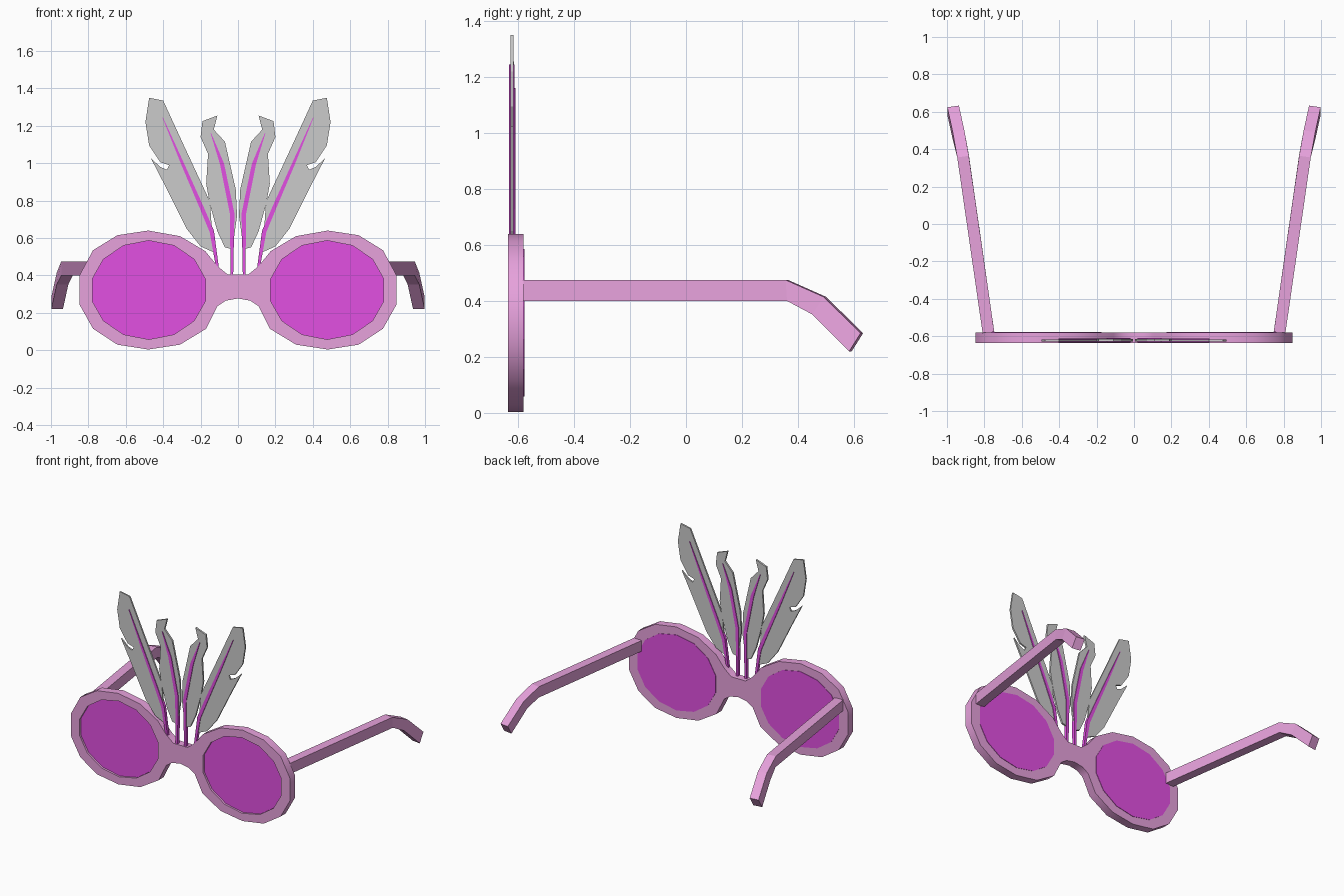
import bpy, bmesh, math
from mathutils import Vector

if "Cube" in bpy.data.objects:
    bpy.data.objects.remove(bpy.data.objects["Cube"])


def material(name, rgb):
    m = bpy.data.materials.new(name)
    m.diffuse_color = (*rgb, 1)
    m.use_nodes = True
    m.node_tree.nodes["Principled BSDF"].inputs["Base Color"].default_value = m.diffuse_color
    return m


PINK = material("frame_pink", (0.80, 0.36, 0.72))
MAGENTA = material("lens_magenta", (0.76, 0.08, 0.76))


def flip(pts):
    return [(-x, z) for x, z in reversed(pts)]


def plate(name, outlines, y0, y1, mat=None, smooth=False):
    """Extrude closed x-z outlines (inner ones become holes) from y0 to y1."""
    cu = bpy.data.curves.new(name, 'CURVE')
    cu.dimensions, cu.fill_mode, cu.extrude = '2D', 'BOTH', (y1 - y0) / 2
    for pts in outlines:
        s = cu.splines.new('POLY')
        s.points.add(len(pts) - 1)
        for p, (x, z) in zip(s.points, pts):
            p.co = (x, z, 0, 1)
        s.use_cyclic_u, s.use_smooth = True, False
    ob = bpy.data.objects.new(name, cu)
    ob.location.y = (y0 + y1) / 2
    ob.rotation_euler.x = math.pi / 2
    bpy.context.collection.objects.link(ob)
    bpy.ops.object.select_all(action='DESELECT')
    ob.select_set(True)
    bpy.context.view_layer.objects.active = ob
    bpy.ops.object.convert(target='MESH')
    ob = bpy.context.object
    bm = bmesh.new()
    bm.from_mesh(ob.data)
    bmesh.ops.remove_doubles(bm, verts=bm.verts, dist=1e-5)
    bmesh.ops.recalc_face_normals(bm, faces=bm.faces)
    bm.to_mesh(ob.data)
    bm.free()
    ob.data.materials.clear()
    if mat:
        ob.data.materials.append(mat)
    if smooth:
        bpy.ops.object.shade_smooth_by_angle(angle=math.radians(40))
    return ob


def quill(name, path, widths, y0, y1):
    """Tapered strip following a path."""
    left, right = [], []
    for i, (p, w) in enumerate(zip(path, widths)):
        a, b = Vector(path[max(i - 1, 0)]), Vector(path[min(i + 1, len(path) - 1)])
        d = (b - a).normalized() * w / 2
        left.append((p[0] - d.y, p[1] + d.x))
        right.append((p[0] + d.y, p[1] - d.x))
    plate(name, [left + right[::-1]], y0, y1, MAGENTA)


# Frame front: half outline from bridge top round the left rim to bridge bottom
half = [(-.055, .405), (-.11, .45), (-.175, .53), (-.31, .61), (-.48, .64),
        (-.645, .615), (-.775, .535), (-.848, .40), (-.848, .245), (-.775, .115),
        (-.645, .03), (-.48, .004), (-.31, .03), (-.17, .115), (-.11, .235), (-.065, .265)]
outer = [(0, .405)] + half + [(0, .277)] + flip(half)

# Fourteen-sided lens outline
lens = [(-.477 + .31 * math.sin(2 * math.pi * i / 14),
         .322 + .264 * math.cos(2 * math.pi * i / 14)) for i in range(14)]
plate("frame_front", [outer, lens, flip(lens)], -.636, -.58, PINK, True)

# Feather outlines and their quills
feathers = {
    "outer": ([(-.475, 1.35), (-.40, 1.335), (-.285, 1.085), (-.15, .795), (-.14, .65),
               (-.132, .525), (-.20, .555), (-.275, .65), (-.39, .88), (-.465, 1.025),
               (-.415, .98), (-.38, .965), (-.368, .99), (-.415, 1.005), (-.475, 1.095),
               (-.495, 1.22)],
              [(-.108, .43), (-.14, .635), (-.195, .765), (-.30, 1.005), (-.403, 1.245)],
              -.628, -.617),
    "inner": ([(-.11, 1.255), (-.19, 1.225), (-.20, 1.14), (-.16, 1.05), (-.17, .89),
               (-.15, .78), (-.11, .635), (-.07, .55), (-.03, .54), (-.005, .72),
               (-.012, .86), (-.07, 1.115), (-.13, 1.18), (-.12, 1.215)],
              [(-.033, .39), (-.031, .73), (-.085, .995), (-.145, 1.16)],
              -.628, -.615),
}

for side, mirror in (("left", lambda p: p), ("right", flip)):
    plate(f"lens_{side}", [mirror(lens)], -.622, -.577, MAGENTA)
    for kind, (vane, path, y0, y1) in feathers.items():
        plate(f"{kind}_feather_{side}", [mirror(vane)], y0, y1)
        taper = [.014, .024, .022, .016, .003][:len(path) - 1] + [.003]
        p = path if side == "left" else [(-x, z) for x, z in path]
        quill(f"{kind}_quill_{side}", p, taper, y0 - .005, y1 + .005)

# Temple arms: (y top, z top, y bottom, z bottom, inner x) sections swept back
sections = [(-.565, .475, -.565, .40, .747), (.365, .475, .37, .40, .883),
            (.50, .415, .46, .352, .907), (.633, .285, .592, .22, .936)]
for side, s in (("left", -1), ("right", 1)):
    bm = bmesh.new()
    rings = []
    for yt, zt, yb, zb, x in sections:
        rings.append([bm.verts.new(c) for c in (
            (s * x, yt, zt), (s * (x + .062), yt - .009, zt),
            (s * (x + .062), yb - .009, zb), (s * x, yb, zb))])
    for a, b in zip(rings, rings[1:]):
        for i in range(4):
            bm.faces.new((a[i], a[(i + 1) % 4], b[(i + 1) % 4], b[i]))
    bm.faces.new(rings[0])
    bm.faces.new(rings[-1])
    for v in rings[0]:
        v.co.y -= .012  # seat the hinge end against the rim
    bmesh.ops.recalc_face_normals(bm, faces=bm.faces)
    me = bpy.data.meshes.new(f"temple_arm_{side}")
    bm.to_mesh(me)
    bm.free()
    me.materials.append(PINK)
    bpy.context.collection.objects.link(bpy.data.objects.new(f"temple_arm_{side}", me))
